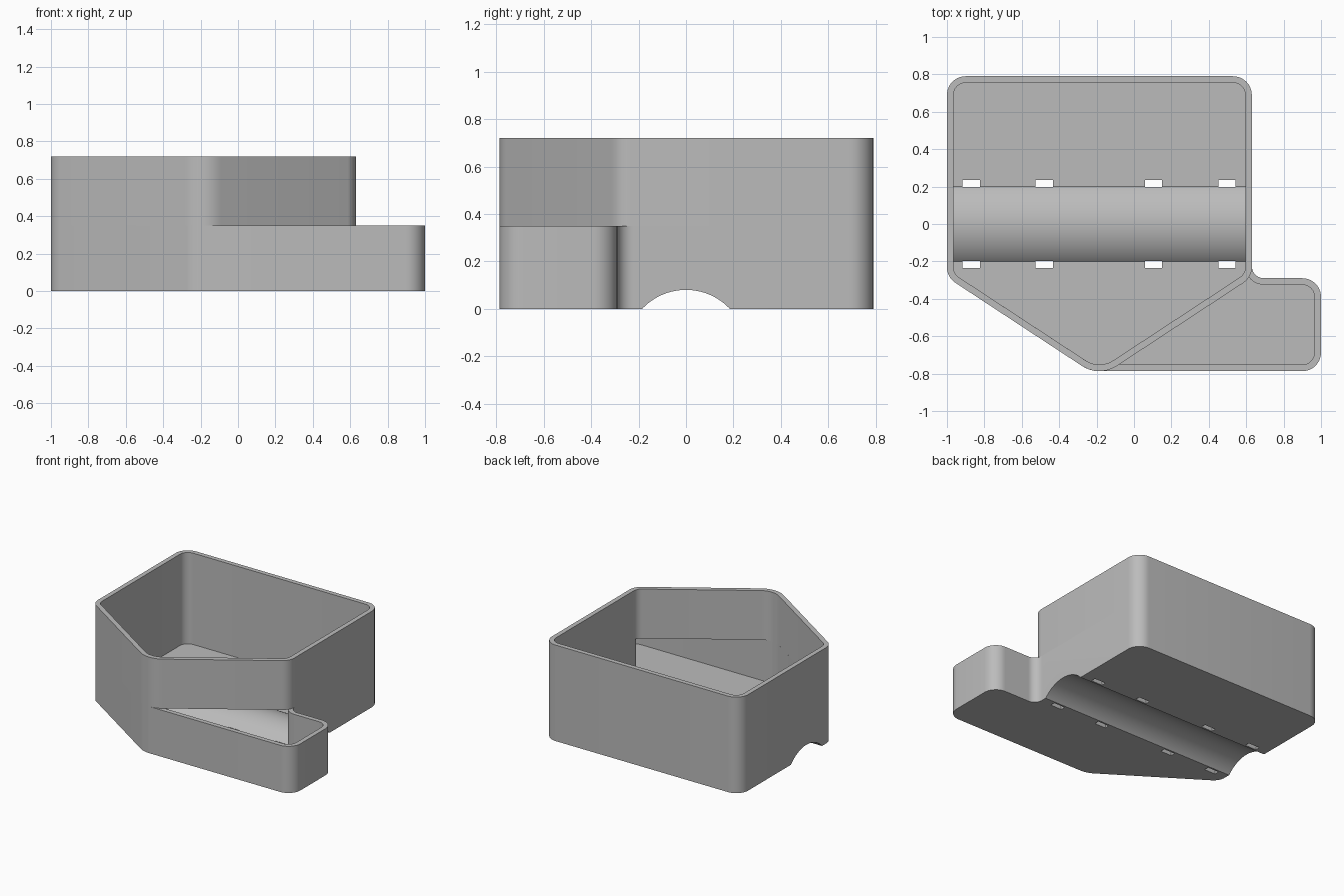
import bpy, bmesh, math
from mathutils import Vector

if "Cube" in bpy.data.objects:
    bpy.data.objects.remove(bpy.data.objects["Cube"])

WALL = 0.035
LOW, HIGH = 0.35, 0.72
GROOVE_R, GROOVE_Z = 0.254, -0.174

grey = bpy.data.materials.new("plain grey")
grey.use_nodes = True
grey.diffuse_color = (0.5, 0.5, 0.5, 1)
grey.node_tree.nodes["Principled BSDF"].inputs["Base Color"].default_value = (0.5, 0.5, 0.5, 1)


def outline(corners, inset=0.0, steps=10):
    """Rounded counter-clockwise polygon from (x, y, radius) corners, moved inwards by inset."""
    pts = [Vector(c[:2]) for c in corners]
    n = len(pts)
    loop = []
    for i, p in enumerate(pts):
        d1 = (p - pts[i - 1]).normalized()
        d2 = (pts[(i + 1) % n] - p).normalized()
        n1, n2 = Vector((-d1.y, d1.x)), Vector((-d2.y, d2.x))
        mitre = (n1 + n2) / (1 + n1.dot(n2))
        side = 1 if d1.x * d2.y - d1.y * d2.x > 0 else -1
        radius = corners[i][2] - side * inset
        centre = p + mitre * (inset + side * radius)
        a1 = math.atan2(-side * n1.y, -side * n1.x)
        turn = side * math.acos(max(-1, min(1, d1.dot(d2))))
        for k in range(steps + 1):
            a = a1 + turn * k / steps
            loop.append(centre + Vector((math.cos(a), math.sin(a))) * radius)
    return loop


def make_object(name, bm):
    bmesh.ops.recalc_face_normals(bm, faces=bm.faces)
    mesh = bpy.data.meshes.new(name)
    bm.to_mesh(mesh)
    bm.free()
    mesh.materials.append(grey)
    obj = bpy.data.objects.new(name, mesh)
    bpy.context.collection.objects.link(obj)
    return obj


def prism(name, loop, z0, z1):
    bm = bmesh.new()
    face = bm.faces.new([bm.verts.new((p.x, p.y, z0)) for p in loop])
    top = bmesh.ops.extrude_face_region(bm, geom=[face])["geom"]
    bmesh.ops.translate(bm, vec=(0, 0, z1 - z0),
                        verts=[v for v in top if isinstance(v, bmesh.types.BMVert)])
    return make_object(name, bm)


def ring_wall(name, outer, inner, z0, z1):
    bm = bmesh.new()
    rings = [[bm.verts.new((p.x, p.y, z)) for p in loop]
             for loop, z in ((outer, z0), (outer, z1), (inner, z1), (inner, z0))]
    n = len(outer)
    for r in range(4):
        a, b = rings[r], rings[(r + 1) % 4]
        for i in range(n):
            j = (i + 1) % n
            bm.faces.new((a[i], a[j], b[j], b[i]))
    return make_object(name, bm)


def rod(name, radius):
    """Long cylinder along x, used for the groove and the hump above it."""
    bpy.ops.mesh.primitive_cylinder_add(vertices=128, radius=radius, depth=4,
                                        location=(0, 0, GROOVE_Z), rotation=(0, math.pi / 2, 0))
    obj = bpy.context.object
    obj.name = name
    return obj


def activate(obj):
    bpy.ops.object.select_all(action='DESELECT')
    obj.select_set(True)
    bpy.context.view_layer.objects.active = obj


def cut(target, cutter):
    activate(target)
    mod = target.modifiers.new("cut", 'BOOLEAN')
    mod.operation, mod.solver, mod.object = 'DIFFERENCE', 'EXACT', cutter
    bpy.ops.object.modifier_apply(modifier=mod.name)
    bpy.data.objects.remove(cutter)


# Plan shapes: tall five-sided bin, and the low tray that adds a side pocket
back = [(0.63, 0.79, 0.1), (-1, 0.79, 0.1), (-1, -0.285, 0.1)]
bin_plan = back + [(-0.185, -0.82, 0.17), (0.63, -0.285, 0.1)]
tray_plan = back + [(-0.235, -0.787, 0.17), (1, -0.787, 0.1),
                    (1, -0.29, 0.1), (0.63, -0.29, 0.065)]

# Low tray, hollowed but leaving a hump above the groove
tray = prism("lower_tray", outline(tray_plan), 0, LOW)
void = prism("tray_void", outline(tray_plan, WALL), WALL, LOW + 0.1)
cut(void, rod("hump_shape", GROOVE_R + WALL))
cut(tray, void)
cut(tray, rod("groove_shape", GROOVE_R))

# Strap slots through the floor on both sides of the groove
for x in (-0.87, -0.48, 0.105, 0.497):
    for y in (-0.216, 0.216):
        bpy.ops.mesh.primitive_cube_add(size=1, location=(x, y, 0))
        slot = bpy.context.object
        slot.scale = (0.092, 0.036, 0.2)
        cut(tray, slot)

# Tall bin wall, open below towards the side pocket
upper = ring_wall("upper_bin_wall", outline(bin_plan), outline(bin_plan, WALL), LOW, HIGH)

for obj in (tray, upper):
    obj.data.materials.clear()
    obj.data.materials.append(grey)
    for poly in obj.data.polygons:
        poly.material_index = 0
    activate(obj)
    bpy.ops.object.shade_smooth_by_angle(angle=math.radians(30))
